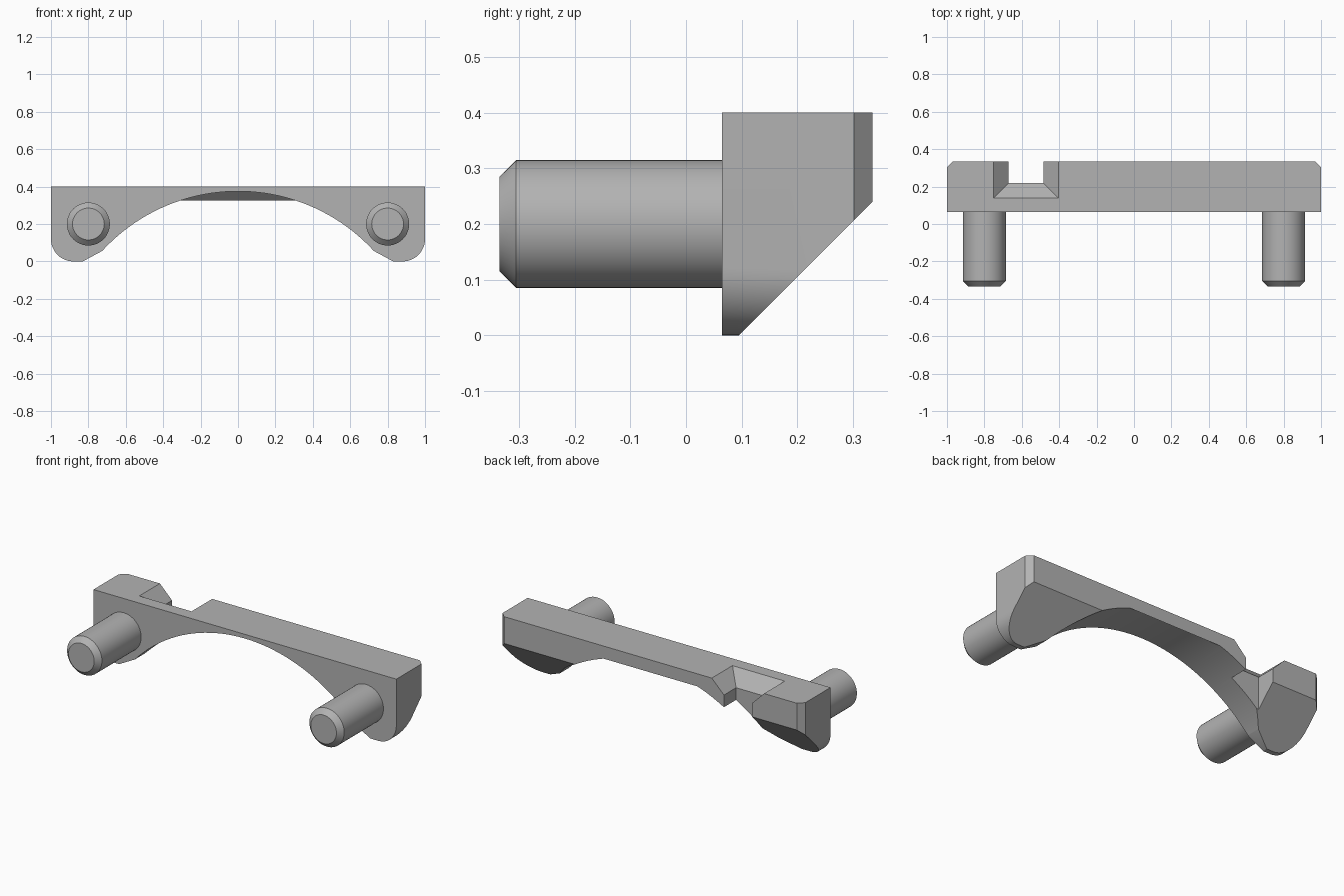
import bpy, bmesh, math
from mathutils import Vector

if "Cube" in bpy.data.objects:
    bpy.data.objects.remove(bpy.data.objects["Cube"])

grey = bpy.data.materials.new("plain grey")
grey.use_nodes = True
colour = (0.45, 0.45, 0.45, 1)
grey.diffuse_color = colour
grey.node_tree.nodes["Principled BSDF"].inputs["Base Color"].default_value = colour


def loft(name, rings, cuts=()):
    """Skin equal-length rings, cap the ends, then trim by planes (point, outward normal)."""
    bm = bmesh.new()
    loops = [[bm.verts.new(p) for p in ring] for ring in rings]
    n = len(loops[0])
    for a, b in zip(loops, loops[1:]):
        for i in range(n):
            j = (i + 1) % n
            bm.faces.new((a[i], a[j], b[j], b[i]))
    bm.faces.new(loops[0])
    bm.faces.new(loops[-1])
    for point, normal in cuts:
        geom = bm.verts[:] + bm.edges[:] + bm.faces[:]
        cut = bmesh.ops.bisect_plane(bm, geom=geom, plane_co=point,
                                     plane_no=Vector(normal), clear_outer=True)
        edges = [e for e in cut["geom_cut"] if isinstance(e, bmesh.types.BMEdge)]
        bmesh.ops.contextual_create(bm, geom=edges)
    bmesh.ops.recalc_face_normals(bm, faces=bm.faces)
    mesh = bpy.data.meshes.new(name)
    bm.to_mesh(mesh)
    bm.free()
    mesh.materials.append(grey)
    obj = bpy.data.objects.new(name, mesh)
    bpy.context.collection.objects.link(obj)
    return obj


def smooth(obj):
    bpy.ops.object.select_all(action='DESELECT')
    obj.select_set(True)
    bpy.context.view_layer.objects.active = obj
    bpy.ops.object.shade_smooth_by_angle(angle=math.radians(25))


def circle(r, y, x, z, n):
    return [(x + r * math.cos(t), y, z + r * math.sin(t))
            for t in (2 * math.pi * i / n for i in range(n))]


FRONT, BACK, TOP = 0.065, 0.335, 0.4

# Bar outline: rounded outer corners and small inner foot bevels
R = 0.12
half = [(1, TOP)]
for i in range(13):
    t = math.pi / 2 * i / 12
    half.append((1 - R + R * math.cos(t), R - R * math.sin(t)))
half += [(0.83, 0), (0.70, 0.07)]
outline = half + [(-x, z) for x, z in reversed(half)]

# Bar with sloped lower back and clipped rear corners
bar = loft("bar", [[(x, y, z) for x, z in outline] for y in (FRONT, BACK)],
           [((0, 0.095, 0), (0, 1, -1)),
            ((1, 0.302, 0), (1, 1, 0)),
            ((-1, 0.302, 0), (-1, 1, 0))])

# Arch cutter, trimmed so a sloped lip remains along the back
arch = loft("arch_cutter", [circle(0.986, y, 0, -0.611, 160) for y in (0, 0.4)],
            [((0, BACK, 0.325), (0, 1, 1))])


# Notch cutter: flared upper part over a straight slot
def slot(x0, x1, y0, z):
    return [(x0, y0, z), (x1, y0, z), (x1, 0.5, z), (x0, 0.5, z)]


notch = loft("notch_cutter", [slot(-0.77, -0.385, 0.12, 0.42),
                              slot(-0.67, -0.485, 0.22, 0.32),
                              slot(-0.67, -0.485, 0.22, -0.1)])

for cutter in (arch, notch):
    mod = bar.modifiers.new(cutter.name, 'BOOLEAN')
    mod.operation = 'DIFFERENCE'
    mod.solver = 'EXACT'
    mod.object = cutter
    bpy.context.view_layer.objects.active = bar
    bpy.ops.object.modifier_apply(modifier=mod.name)
for cutter in (arch, notch):
    bpy.data.objects.remove(cutter)
smooth(bar)

# Pins with bevelled tips
for name, x in (("left_pin", 0.8), ("right_pin", -0.8)):
    smooth(loft(name, [circle(r, y, x, 0.2, 48) for r, y in
                       ((0.085, -0.335), (0.115, -0.305), (0.115, FRONT + 0.01))]))
